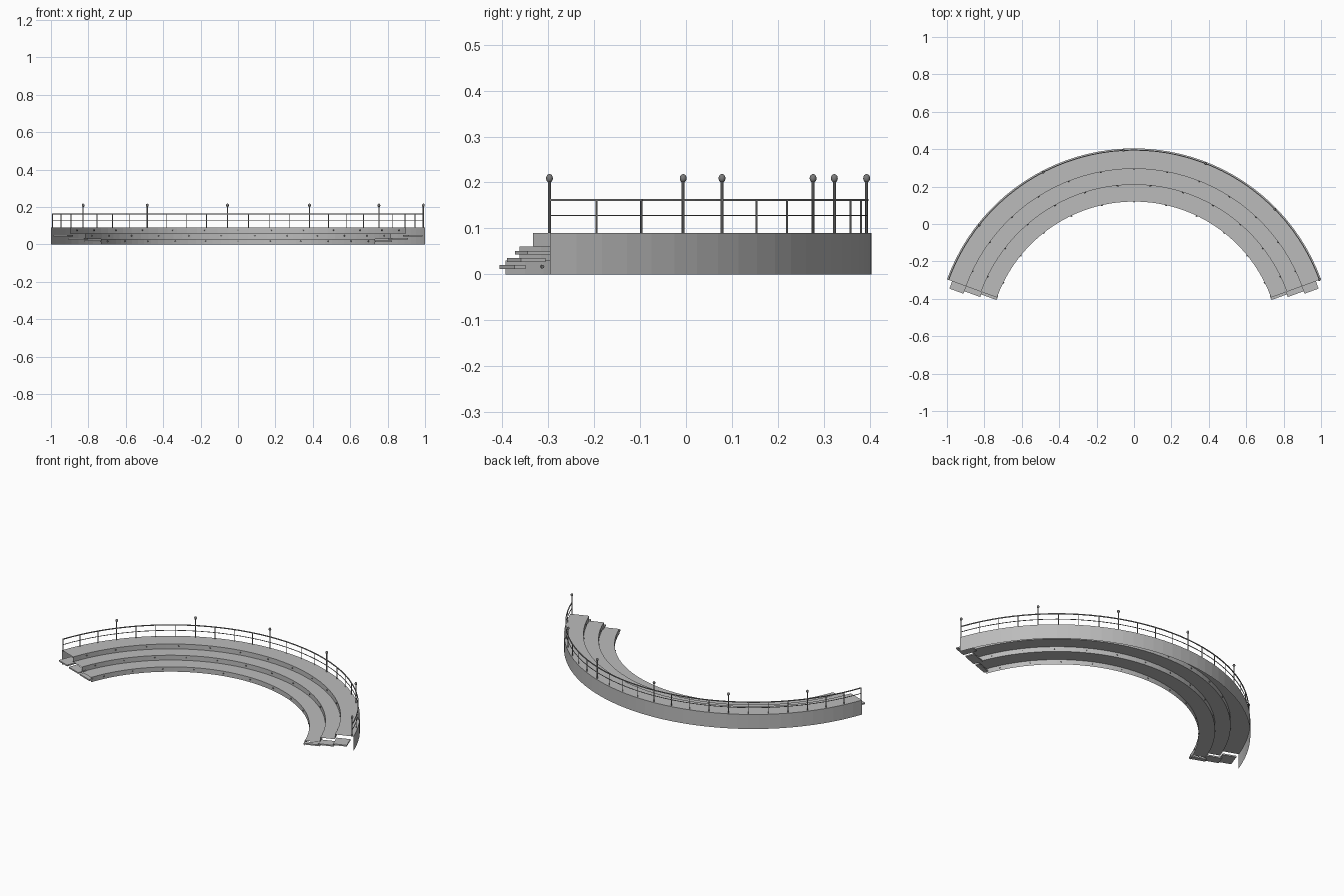
import bpy, bmesh, math
from mathutils import Matrix, Vector

if "Cube" in bpy.data.objects:
    bpy.data.objects.remove(bpy.data.objects["Cube"])

CY = -0.66                 # arc centre on y
START, SWEEP = 20.0, 140.0
SEGS = 42
RAIL_R = 1.055


def material(name, value):
    m = bpy.data.materials.new(name)
    m.use_nodes = True
    col = (value, value, value, 1)
    m.diffuse_color = col
    m.node_tree.nodes["Principled BSDF"].inputs["Base Color"].default_value = col
    return m


stone = material("light grey stone", 0.5)
metal = material("grey metal", 0.3)
lamp = material("dark grey lamp", 0.2)


def finish(name, bm, mat, smooth=False):
    me = bpy.data.meshes.new(name)
    bmesh.ops.recalc_face_normals(bm, faces=bm.faces)
    bm.to_mesh(me)
    bm.free()
    me.materials.append(mat)
    ob = bpy.data.objects.new(name, me)
    bpy.context.collection.objects.link(ob)
    if smooth:
        for p in me.polygons:
            p.use_smooth = True
    return ob


def polar(r, deg, z=0.0):
    a = math.radians(deg)
    return Vector((r * math.cos(a), CY + r * math.sin(a), z))


def sweep(bm, profile, closed):
    """Sweep an (r, z) profile along the arc."""
    rows = [[bm.verts.new(polar(r, START + SWEEP * i / SEGS, z)) for r, z in profile]
            for i in range(SEGS + 1)]
    n = len(profile)
    for a, b in zip(rows, rows[1:]):
        for j in range(n if closed else n - 1):
            k = (j + 1) % n
            bm.faces.new((a[j], a[k], b[k], b[j]))
    if closed:
        bm.faces.new(rows[0])
        bm.faces.new(rows[-1])


def cylinder(bm, r, depth, matrix, sides=8):
    bmesh.ops.create_cone(bm, cap_ends=True, segments=sides, radius1=r, radius2=r,
                          depth=depth, matrix=matrix)


# Open shell: three curved tiers and the outer wall
tier_r = [0.78, 0.87, 0.955, 1.064]
step = 0.03
profile = []
for i, r in enumerate(tier_r[:3]):
    profile += [(r, i * step), (r, (i + 1) * step)]
profile += [(tier_r[3], 3 * step), (tier_r[3], 0)]
bm = bmesh.new()
sweep(bm, profile, False)
shell = finish("curved_tiers", bm, stone)
# Make the tread normals point up and the wall normals point out
if min(p.normal.z for p in shell.data.polygons) < -0.5:
    shell.data.flip_normals()

# Thin boards sticking out of both open ends, lowest on the inside
boards = [(0.777, 0.872, 0.016, 0.013), (0.865, 0.957, 0.031, 0.028),
          (0.955, 1.035, 0.047, 0.042)]
for side, deg in (("left", START), ("right", START + SWEEP)):
    for n, (r0, r1, z, reach) in enumerate(boards):
        bm = bmesh.new()
        mat = (Matrix.Translation(polar((r0 + r1) / 2, deg, z))
               @ Matrix.Rotation(math.radians(deg), 4, "Z")
               @ Matrix.Diagonal((r1 - r0, 2 * reach, 0.008, 1)))
        bmesh.ops.create_cube(bm, size=1, matrix=mat)
        finish(f"end_board_{side}_{n + 1}", bm, stone)

# Small round lights on the risers
for n, r in enumerate(tier_r[:3]):
    bm = bmesh.new()
    count = 11 + n
    for i in range(count):
        deg = START + SWEEP * (i + 0.5) / count
        mat = (Matrix.Translation(polar(r - 0.001, deg, (n + 0.55) * step))
               @ Matrix.Rotation(math.radians(deg), 4, "Z")
               @ Matrix.Rotation(math.pi / 2, 4, "Y"))
        cylinder(bm, 0.004, 0.008, mat)
    finish(f"riser_lights_{n + 1}", bm, lamp)

# Railing posts, every fourth one a tall lamp post
posts, lamp_posts, globes = bmesh.new(), bmesh.new(), bmesh.new()
spacing = 6.08
for k in range(24):
    deg = START + 0.1 + spacing * k
    tall = k % 4 == 0
    top = 0.205 if tall else 0.163
    base = 3 * step
    mat = Matrix.Translation(polar(RAIL_R, deg, (base + top) / 2))
    cylinder(lamp_posts if tall else posts, 0.0032 if tall else 0.0022, top - base, mat)
    if tall:
        ball = Matrix.Translation(polar(RAIL_R, deg, 0.209)) @ Matrix.Diagonal((1, 1, 1.25, 1))
        bmesh.ops.create_uvsphere(globes, u_segments=12, v_segments=8, radius=0.0075, matrix=ball)
finish("railing_posts", posts, metal)
finish("lamp_posts", lamp_posts, metal)
finish("lamp_globes", globes, lamp, True)

# Two curved rails
for name, z, h in (("top_rail", 0.162, 0.0025), ("middle_rail", 0.128, 0.0015)):
    bm = bmesh.new()
    sweep(bm, [(RAIL_R - h, z - h), (RAIL_R + h, z - h),
               (RAIL_R + h, z + h), (RAIL_R - h, z + h)], True)
    finish(name, bm, metal)
